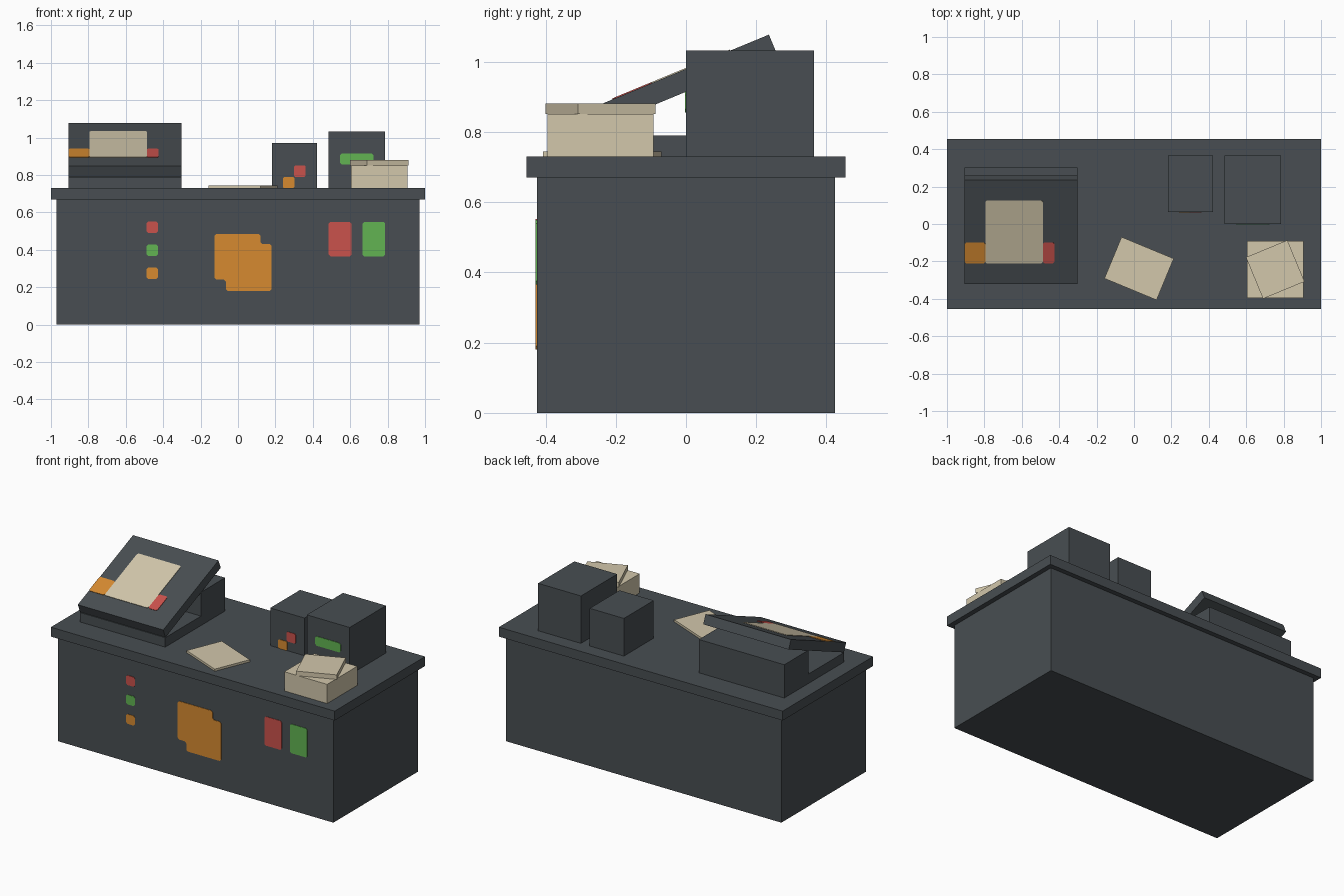
import bpy, bmesh, math
from mathutils import Matrix, Vector

cube = bpy.data.objects.get("Cube")
if cube:
    bpy.data.objects.remove(cube, do_unlink=True)


def material(name, rgb):
    m = bpy.data.materials.new(name)
    m.use_nodes = True
    m.diffuse_color = (*rgb, 1)
    m.node_tree.nodes["Principled BSDF"].inputs["Base Color"].default_value = (*rgb, 1)
    return m


DARK = material("slate grey", (0.065, 0.076, 0.084))
CREAM = material("cream", (0.645, 0.571, 0.407))
ORANGE = material("orange", (0.672, 0.254, 0.030))
RED = material("red", (0.591, 0.084, 0.072))
GREEN = material("green", (0.122, 0.456, 0.084))


def prism(name, outline, depth, matrix, mat):
    """Extrude a flat outline along its local z and place it with a matrix."""
    bm = bmesh.new()
    face = bm.faces.new([bm.verts.new((u, v, 0)) for u, v in outline])
    ext = bmesh.ops.extrude_face_region(bm, geom=[face])["geom"]
    moved = [g for g in ext if isinstance(g, bmesh.types.BMVert)]
    bmesh.ops.translate(bm, verts=moved, vec=(0, 0, depth))
    bmesh.ops.transform(bm, matrix=matrix, verts=bm.verts)
    bmesh.ops.recalc_face_normals(bm, faces=bm.faces)
    mesh = bpy.data.meshes.new(name)
    bm.to_mesh(mesh)
    bm.free()
    mesh.materials.append(mat)
    ob = bpy.data.objects.new(name, mesh)
    bpy.context.collection.objects.link(ob)
    return ob


def rect(u0, u1, v0, v1):
    return [(u0, v0), (u1, v0), (u1, v1), (u0, v1)]


def box(name, x0, x1, y0, y1, z0, z1, mat=DARK):
    return prism(name, rect(x0, x1, y0, y1), z1 - z0, Matrix.Translation((0, 0, z0)), mat)


def sheet(name, centre, w, d, h, degrees):
    m = Matrix.Translation(centre) @ Matrix.Rotation(math.radians(degrees), 4, 'Z')
    return prism(name, rect(-w / 2, w / 2, -d / 2, d / 2), h, m, CREAM)


def clipped(outline, c=0.012):
    """Cut every corner of an outline."""
    pts = [Vector(p) for p in outline]
    out = []
    for i, p in enumerate(pts):
        for q in (pts[i - 1], pts[(i + 1) % len(pts)]):
            out.append(p + (q - p).normalized() * c)
    return out


def front_plate(name, y, outline, mat, c=0.01):
    m = Matrix.Translation((0, y, 0)) @ Matrix.Rotation(math.pi / 2, 4, 'X')
    return prism(name, clipped(outline, c), 0.003, m, mat)


# Desk
TOP = 0.73
FRONT = -0.425
box("desk_body", -0.97, 0.97, FRONT, -FRONT, 0, 0.67)
box("desk_top", -1, 1, -0.455, 0.455, 0.67, TOP)

# Painted shapes on the desk front
for name, z, mat in (("red", 0.49, RED), ("green", 0.367, GREEN), ("orange", 0.243, ORANGE)):
    front_plate(name + "_button", FRONT, rect(-0.49, -0.427, z, z + 0.062), mat)
front_plate("orange_patch", FRONT, [
    (-0.125, 0.485), (-0.125, 0.24), (-0.065, 0.24), (-0.065, 0.18),
    (0.18, 0.18), (0.18, 0.43), (0.12, 0.43), (0.12, 0.485)], ORANGE)
front_plate("red_panel", FRONT, rect(0.485, 0.607, 0.365, 0.55), RED)
front_plate("green_panel", FRONT, rect(0.665, 0.787, 0.365, 0.55), GREEN)

# Two devices at the back of the desk
box("small_device", 0.182, 0.423, 0.065, 0.365, TOP, 0.97)
front_plate("small_device_red_light", 0.065, rect(0.3, 0.362, 0.79, 0.852), RED, 0.006)
front_plate("small_device_orange_light", 0.065, rect(0.24, 0.302, TOP, 0.788), ORANGE, 0.006)
box("large_device", 0.485, 0.787, 0, 0.365, TOP, 1.032)
front_plate("large_device_display", 0, rect(0.545, 0.725, 0.855, 0.915), GREEN)

# Papers
sheet("loose_paper", (0.027, -0.238, TOP), 0.302, 0.24, 0.014, -22.5)
box("paper_stack", 0.603, 0.905, -0.395, -0.092, TOP, 0.852, CREAM)
sheet("stack_top_paper", (0.755, -0.243, 0.852), 0.24, 0.24, 0.029, 22.5)

# Console stand with a raised rear block
X0, X1 = -0.905, -0.303
box("console_base", X0, X1, -0.3, 0.303, TOP, 0.79)
box("console_rear_block", X0, X1, 0.06, 0.303, 0.79, 0.942)

# Sloping console panel, local z is the panel normal
tilt = Matrix.Rotation(math.radians(22.5), 4, 'X')
slope = Matrix.Translation((0, -0.32, 0.847)) @ tilt
prism("console_panel", rect(X0, X1, 0, 0.602), -0.06, slope, DARK)
for name, outline, mat in (
        ("console_page", rect(-0.795, -0.487, 0.12, 0.483), CREAM),
        ("console_orange_mark", rect(X0, -0.795, 0.12, 0.24), ORANGE),
        ("console_red_mark", rect(-0.487, -0.425, 0.12, 0.24), RED)):
    prism(name, clipped(outline, 0.008), 0.003, slope, mat)
